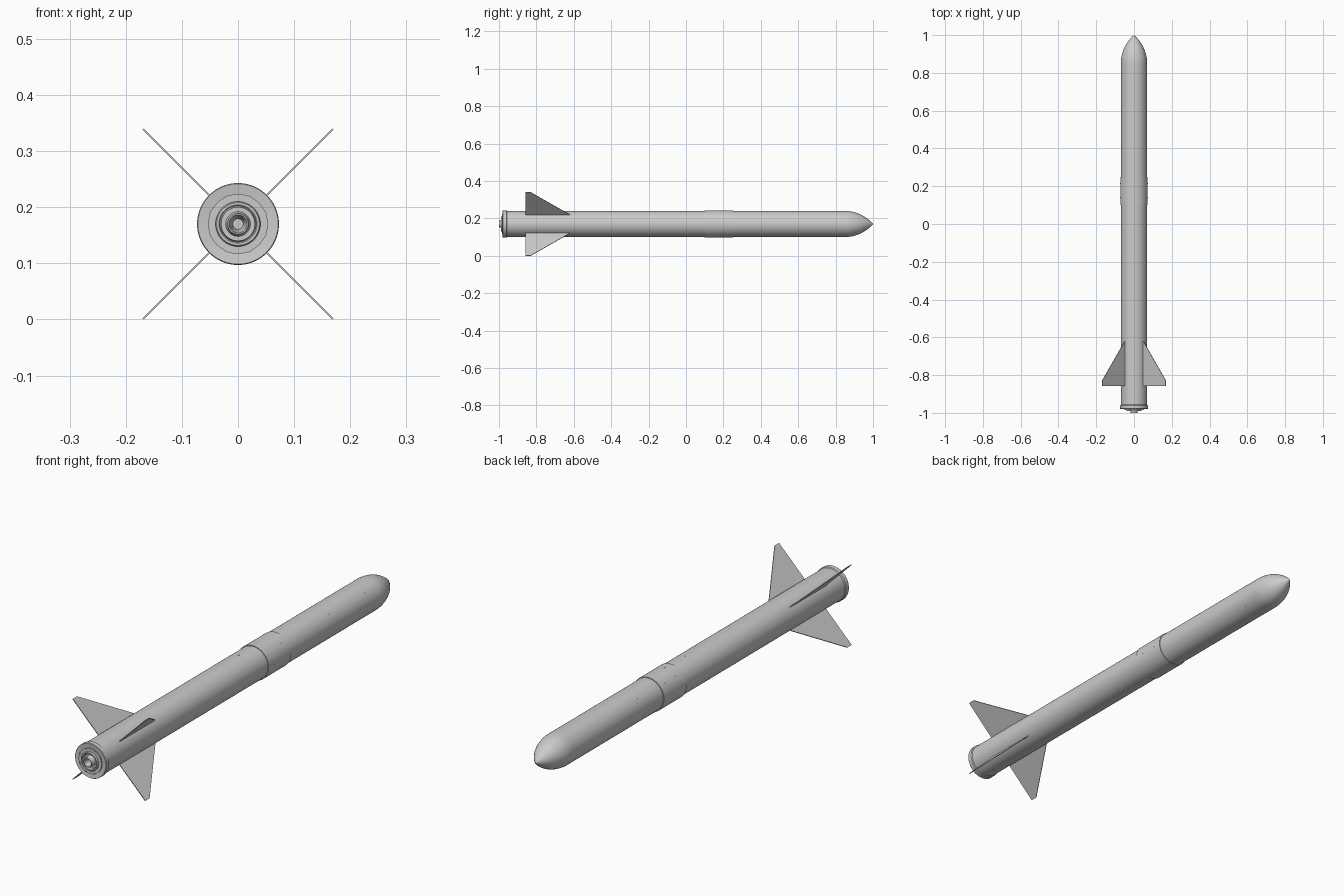
import bpy, bmesh
from math import sqrt, sin, cos, pi, radians
from mathutils import Matrix, Vector

if "Cube" in bpy.data.objects:
    bpy.data.objects.remove(bpy.data.objects["Cube"])

CZ = 0.17      # height of the long axis
R = 0.0695     # tube radius


def finish(bm, name, smooth=True):
    bmesh.ops.remove_doubles(bm, verts=bm.verts, dist=1e-6)
    bmesh.ops.recalc_face_normals(bm, faces=bm.faces)
    me = bpy.data.meshes.new(name)
    bm.to_mesh(me)
    bm.free()
    ob = bpy.data.objects.new(name, me)
    ob.location.z = CZ
    bpy.context.collection.objects.link(ob)
    if smooth:
        bpy.context.view_layer.objects.active = ob
        ob.select_set(True)
        bpy.ops.object.shade_smooth_by_angle(angle=radians(30))
        ob.select_set(False)
    return ob


def lathe(name, profile, steps=96, closed=False):
    """Spin (radius, y) points around the y axis."""
    bm = bmesh.new()
    vs = [bm.verts.new((r, y, 0)) for r, y in profile]
    es = [bm.edges.new(p) for p in zip(vs, vs[1:])]
    if closed:
        es.append(bm.edges.new((vs[-1], vs[0])))
    bmesh.ops.spin(bm, geom=vs + es, axis=(0, 1, 0), cent=(0, 0, 0),
                   angle=2 * pi, steps=steps)
    return finish(bm, name)


# main tube, open at the tail
lathe("body_tube", [(0.065, -0.975), (R, -0.975), (R, 0.85),
                    (0.065, 0.85), (0.065, -0.975)])

# ogive nose
L = 0.15
rho = (R * R + L * L) / (2 * R)
nose = [(sqrt(rho * rho - (L * i / 24) ** 2) + R - rho, 0.85 + L * i / 24)
        for i in range(24)]
lathe("nose_cone", [(0, 0.85)] + nose + [(0, 1.0)])

# raised middle band and tail collar
lathe("middle_band", [(R - .002, 0.10), (0.0725, 0.10), (0.0725, 0.25),
                      (R - .002, 0.25)], closed=True)
lathe("tail_collar", [(0.04, -0.976), (0.0715, -0.98), (0.073, -0.978),
                      (0.073, -0.96), (R - .002, -0.955), (0.04, -0.955)], closed=True)

# retainer flange and ring around the motor
lathe("retainer_flange", [(0.034, -0.97), (0.034, -0.983), (0.053, -0.983),
                          (0.053, -0.97)], closed=True)
lathe("retainer_ring", [(0.032, -0.94), (0.032, -0.988), (0.034, -0.99),
                        (0.038, -0.99), (0.040, -0.987), (0.040, -0.97)], closed=True)

# motor closure with nozzle
lathe("motor_nozzle", [(0.033, -0.96), (0.030, -0.975), (0.022, -0.975),
                       (0.020, -0.98), (0.0185, -1.0), (0.016, -1.0),
                       (0.009, -0.965), (0.009, -0.93), (0, -0.93)])


def fin(name, angle):
    bm = bmesh.new()
    t = 0.0016
    outline = [(0.06, -0.61), (0.0695, -0.62), (0.239, -0.83),
               (0.239, -0.858), (0.06, -0.858)]
    f = bm.faces.new([bm.verts.new((r, y, -t)) for r, y in outline])
    ext = bmesh.ops.extrude_face_region(bm, geom=[f])["geom"]
    bmesh.ops.translate(bm, vec=(0, 0, 2 * t),
                        verts=[v for v in ext if isinstance(v, bmesh.types.BMVert)])
    bm.transform(Matrix.Rotation(angle, 4, 'Y'))
    finish(bm, name, False)


# four swept fins
for k in range(4):
    fin(f"fin_{k + 1}", pi / 4 + k * pi / 2)


def dots(name, spots, size=0.003, depth=0.003, along=False):
    """Small screw heads; each spot is (radius, y, angle)."""
    bm = bmesh.new()
    for r, y, a in spots:
        d = Vector((cos(a), 0, sin(a)))
        way = Vector((0, 1, 0)) if along else d
        m = Matrix.Translation(d * r + Vector((0, y, 0))) @ way.to_track_quat('Z', 'Y').to_matrix().to_4x4()
        bmesh.ops.create_cone(bm, cap_ends=True, segments=12, radius1=size,
                              radius2=size, depth=depth, matrix=m)
    finish(bm, name)


# screws along the tube, on the band and round the retainer
diag = [pi / 4 + k * pi / 2 for k in range(4)]
square = [k * pi / 2 for k in range(4)]
dots("tube_screws", [(R - .0012, y, a) for y in (0.39, 0.54, 0.775) for a in diag])
dots("band_screws", [(0.0713, y, a) for y in (0.14, 0.215) for a in diag + square])
dots("rail_screws", [(R - .001, y, a) for y in (0.005, -0.905) for a in (pi / 2, -pi / 2)])
dots("retainer_screws", [(0.0515, -0.983, pi / 8 + k * pi / 4) for k in range(8)],
     along=True)
